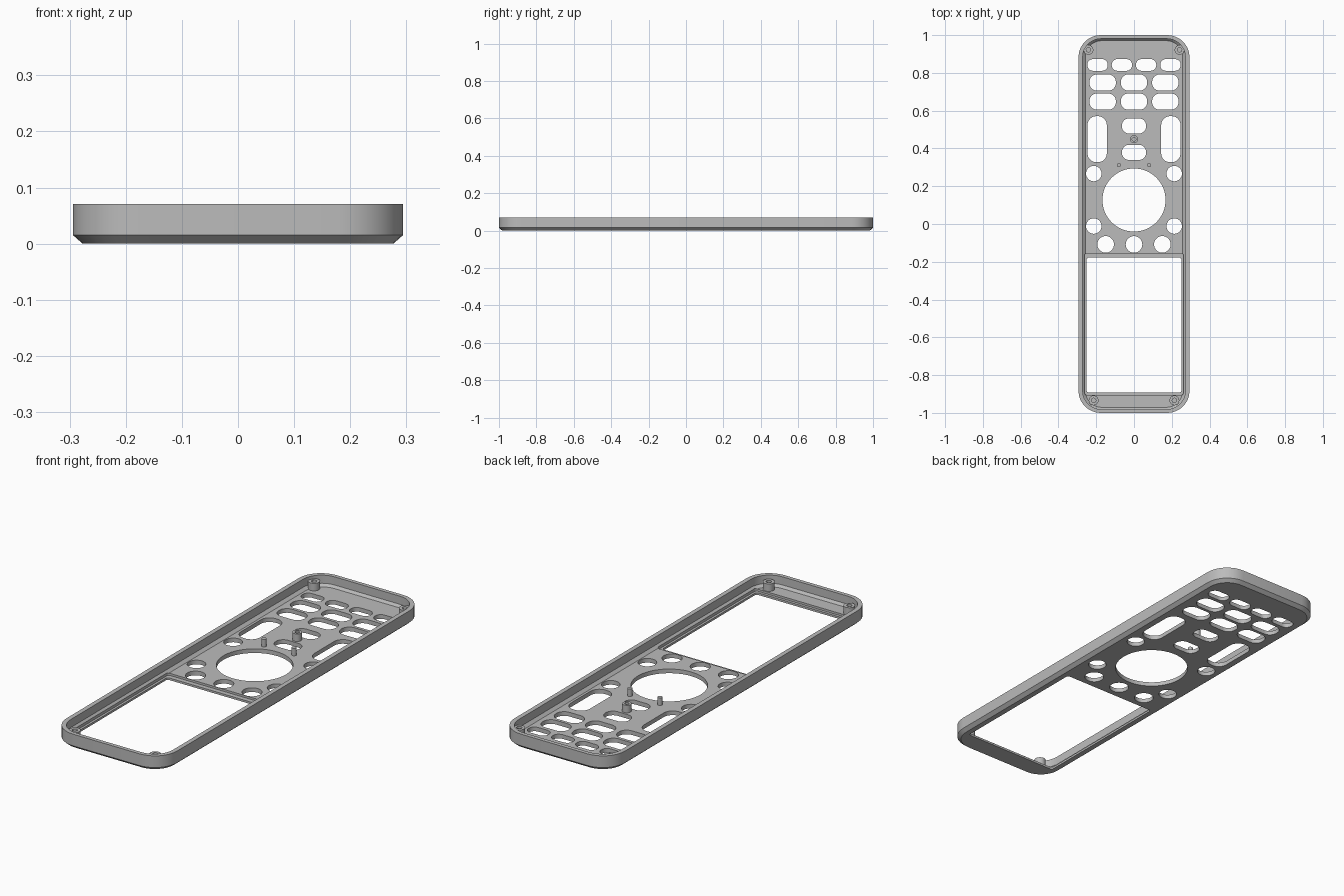
import bpy, bmesh, math

if "Cube" in bpy.data.objects:
    bpy.data.objects.remove(bpy.data.objects["Cube"])

grey = bpy.data.materials.new("plain grey")
grey.diffuse_color = (0.5, 0.5, 0.5, 1)
grey.use_nodes = True
grey.node_tree.nodes["Principled BSDF"].inputs["Base Color"].default_value = grey.diffuse_color

TOP, FLOOR, RECESS = 0.071, 0.02, 0.01


def rounded(cx, cy, hx, hy, r, seg=8):
    """Counter-clockwise outline of a rounded rectangle."""
    r = min(r, hx - 0.0005, hy - 0.0005)
    pts = []
    for k, (sx, sy) in enumerate([(1, 1), (-1, 1), (-1, -1), (1, -1)]):
        for i in range(seg + 1):
            a = math.pi / 2 * (k + i / seg)
            pts.append((cx + sx * (hx - r) + r * math.cos(a),
                        cy + sy * (hy - r) + r * math.sin(a)))
    return pts


def circle(cx, cy, r, n=32):
    return [(cx + r * math.cos(2 * math.pi * i / n),
             cy + r * math.sin(2 * math.pi * i / n)) for i in range(n)]


def loft(bm, sections, caps=True):
    """Skin a list of (outline, z) sections, closed by caps or as a loop."""
    rings = [[bm.verts.new((x, y, z)) for x, y in o] for o, z in sections]
    pairs = list(zip(rings, rings[1:]))
    if not caps:
        pairs.append((rings[-1], rings[0]))
    for a, b in pairs:
        for i in range(len(a)):
            j = (i + 1) % len(a)
            bm.faces.new((a[i], a[j], b[j], b[i]))
    if caps:
        bm.faces.new(rings[0][::-1])
        bm.faces.new(rings[-1])


def finish(bm, name):
    bmesh.ops.recalc_face_normals(bm, faces=bm.faces)
    me = bpy.data.meshes.new(name)
    bm.to_mesh(me)
    bm.free()
    me.materials.append(grey)
    ob = bpy.data.objects.new(name, me)
    bpy.context.collection.objects.link(ob)
    return ob


def smooth(ob):
    bpy.ops.object.select_all(action='DESELECT')
    ob.select_set(True)
    bpy.context.view_layer.objects.active = ob
    bpy.ops.object.shade_smooth_by_angle(angle=math.radians(30))


# tray shell: chamfered outside, open top, sloped inner foot
bm = bmesh.new()
loft(bm, [
    (rounded(0, 0, 0.277, 0.983, 0.10), 0),
    (rounded(0, 0, 0.294, 1.0, 0.117), 0.015),
    (rounded(0, 0, 0.294, 1.0, 0.117), TOP),
    (rounded(0, 0, 0.272, 0.981, 0.098), TOP),
    (rounded(0, 0, 0.272, 0.981, 0.098), 0.032),
    (rounded(0, 0, 0.258, 0.971, 0.088), FLOOR),
])
shell = finish(bm, "shell")

# button openings: (x, y, half width, half height, corner radius)
slots = [(x, 0.842, 0.054, 0.031, 0.03) for x in (-0.193, -0.064, 0.064, 0.193)]
slots += [(x, y, 0.07, 0.043, 0.04) for y in (0.749, 0.648) for x in (-0.166, 0, 0.166)]
slots += [(0, y, 0.064, 0.04, 0.037) for y in (0.519, 0.379)]
slots += [(x, 0.449, 0.051, 0.122, 0.047) for x in (-0.195, 0.195)]
rounds = [(s * 0.213, y, 0.041) for s in (-1, 1) for y in (0.267, -0.011)]
rounds += [(x, -0.108, 0.044) for x in (-0.15, 0, 0.15)]

cut = bmesh.new()
for s in slots:
    o = rounded(*s)
    loft(cut, [(o, -0.05), (o, 0.045)])
for c in rounds:
    o = circle(*c)
    loft(cut, [(o, -0.05), (o, 0.045)])
dial = circle(0, 0.127, 0.167, 64)
loft(cut, [(dial, -0.05), (dial, 0.045)])
# window opening with a stepped ledge around it
win = rounded(0, -0.535, 0.251, 0.357, 0.012)
seat = rounded(0, -0.53, 0.262, 0.375, 0.012)
loft(cut, [(win, -0.05), (win, RECESS), (seat, RECESS), (seat, 0.045)])
cutter = finish(cut, "opening_cutter")
cutter.hide_render = True

mod = shell.modifiers.new("openings", 'BOOLEAN')
mod.operation = 'DIFFERENCE'
mod.solver = 'EXACT'
mod.object = cutter
bpy.context.view_layer.objects.active = shell
bpy.ops.object.modifier_apply(modifier=mod.name)
bpy.data.objects.remove(cutter)
smooth(shell)


# hollow screw bosses
def boss(name, x, y, r, hole, top):
    bm = bmesh.new()
    loft(bm, [(circle(x, y, r, 24), 0.012), (circle(x, y, r, 24), top),
              (circle(x, y, hole, 24), top), (circle(x, y, hole, 24), 0.025)])
    smooth(finish(bm, name))


for s, side in ((-1, "left"), (1, "right")):
    boss("back_boss_" + side, s * 0.241, 0.922, 0.026, 0.012, 0.056)
    boss("front_boss_" + side, s * 0.214, -0.934, 0.026, 0.012, 0.056)
    # locating pins above the dial
    bm = bmesh.new()
    o = circle(s * 0.08, 0.312, 0.011, 20)
    loft(bm, [(o, 0.012), (o, 0.056)])
    smooth(finish(bm, "pin_" + side))
boss("centre_boss", 0, 0.449, 0.021, 0.010, 0.056)
